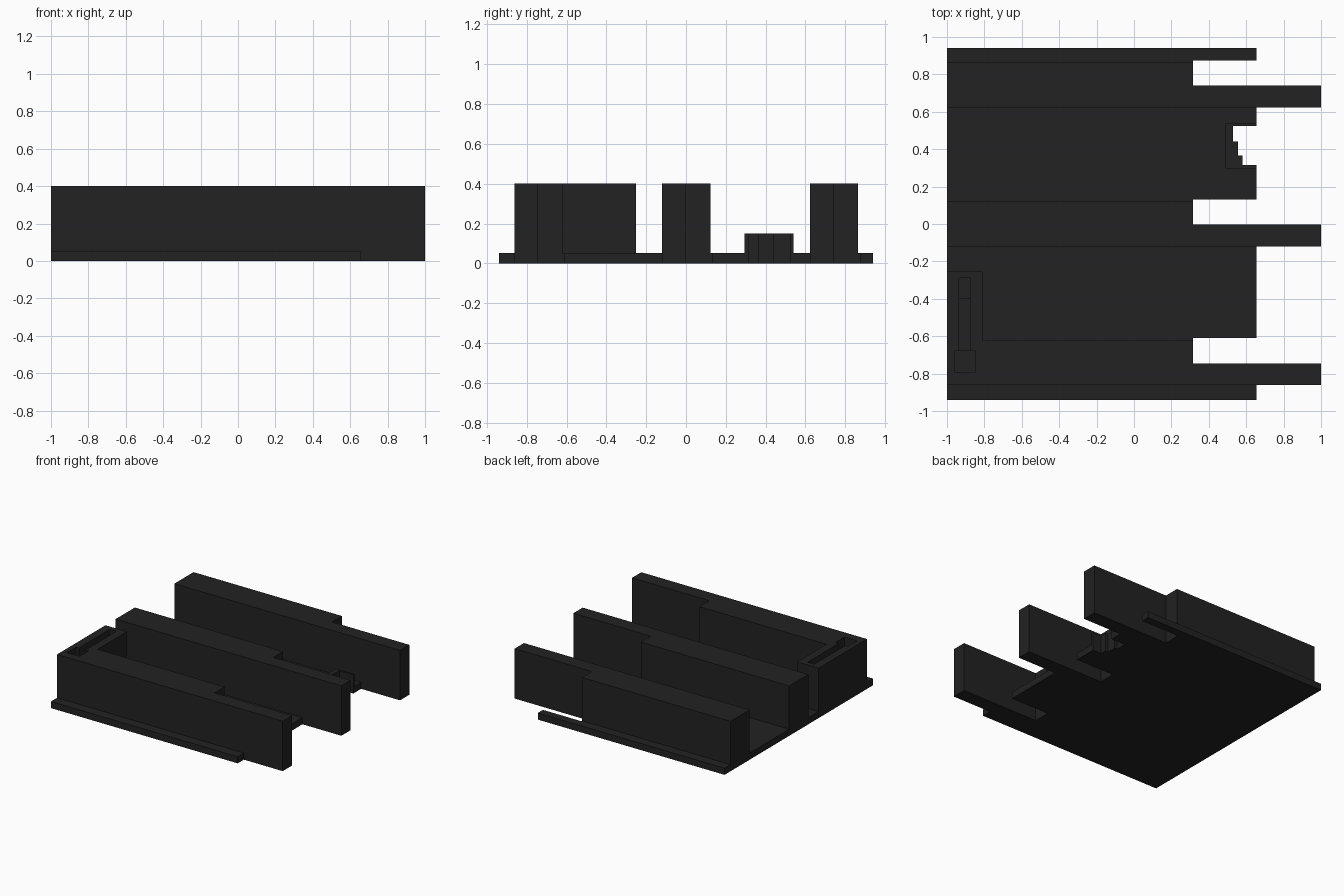
import bpy, bmesh

if "Cube" in bpy.data.objects:
    bpy.data.objects.remove(bpy.data.objects["Cube"])

PLATE, TOP = 0.053, 0.4

black = bpy.data.materials.new("matte black")
black.diffuse_color = (0.016, 0.016, 0.016, 1)
black.use_nodes = True
black.node_tree.nodes["Principled BSDF"].inputs["Base Color"].default_value = black.diffuse_color


def prism(name, outline, z0, z1):
    """Extrude a flat outline (x, y) from z0 up to z1."""
    bm = bmesh.new()
    face = bm.faces.new([bm.verts.new((x, y, z0)) for x, y in outline])
    ext = bmesh.ops.extrude_face_region(bm, geom=[face])
    for v in ext["geom"]:
        if isinstance(v, bmesh.types.BMVert):
            v.co.z = z1
    bmesh.ops.recalc_face_normals(bm, faces=bm.faces)
    me = bpy.data.meshes.new(name)
    bm.to_mesh(me)
    bm.free()
    me.materials.append(black)
    ob = bpy.data.objects.new(name, me)
    bpy.context.collection.objects.link(ob)
    return ob


def rect(x0, x1, y0, y1):
    return [(x0, y0), (x1, y0), (x1, y1), (x0, y1)]


def cut(target, name, outline, z0, z1):
    """Sink a pocket into the target with a hidden cutter."""
    cutter = prism(name, outline, z0, z1)
    cutter.hide_render = True
    cutter.hide_set(True)
    mod = target.modifiers.new(name, "BOOLEAN")
    mod.operation = "DIFFERENCE"
    mod.solver = "EXACT"
    mod.object = cutter


EDGE, STEP = 0.655, 0.315      # plate edge, start of the narrow rail part
rails = [-0.862, -0.12, 0.623]  # lower y of each rail
THIN, WIDE, SLOT = 0.117, 0.242, 0.252

# Base plate: tongues and slots along the right edge, stepped connector notch
notch = [(EDGE, 0.315), (0.58, 0.315), (0.58, 0.365), (0.555, 0.365),
         (0.555, 0.44), (0.53, 0.44), (0.53, 0.525), (EDGE, 0.525)]
outline = [(-1, -0.94), (EDGE, -0.94)]
for i, y in enumerate(rails):
    if i == 2:
        outline += notch
    outline += [(EDGE, y), (1, y), (1, y + THIN), (STEP, y + THIN),
                (STEP, y + SLOT), (EDGE, y + SLOT)]
outline += [(EDGE, 0.94), (-1, 0.94)]
prism("base_plate", outline, 0, PLATE)

# Connector housing around the stepped notch
prism("connector_housing",
      [(0.49, 0.295), (EDGE, 0.295)] + notch + [(EDGE, 0.54), (0.49, 0.54)],
      PLATE, 0.15)


# Rails: wide at the left, narrow tongue at the right
def rail_outline(y):
    return [(-1, y), (1, y), (1, y + THIN), (STEP, y + THIN), (STEP, y + WIDE)]


for name, y in (("middle_rail", rails[1]), ("back_rail", rails[2])):
    prism(name, rail_outline(y) + [(-1, y + WIDE)], PLATE, TOP)

# Front rail with the corner block grown out of its left end
front = prism("front_rail_and_corner_block",
              rail_outline(rails[0]) + [(-0.81, rails[0] + WIDE),
                                        (-0.81, -0.25), (-1, -0.25)],
              PLATE, TOP)

# Keyhole pocket in the corner block: square well, channel and shallower end
cut(front, "well_cutter", rect(-0.96, -0.848, -0.795, -0.68), 0.2, 0.5)
cut(front, "channel_cutter", rect(-0.935, -0.875, -0.69, -0.4), 0.25, 0.5)
cut(front, "channel_end_cutter", rect(-0.935, -0.875, -0.41, -0.29), 0.3, 0.5)
